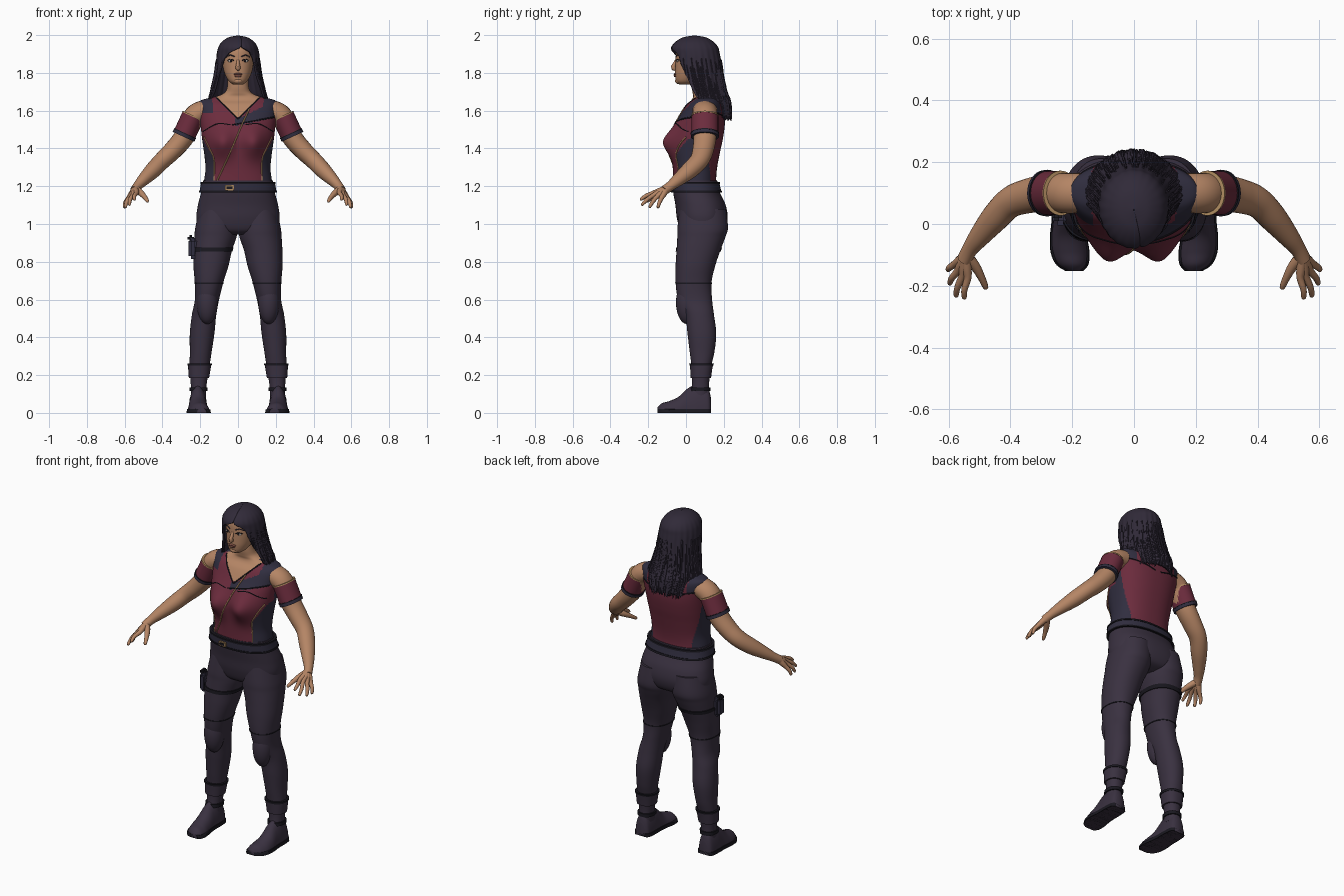
import bpy, bmesh, random
from math import sin, cos, pi, radians, exp, copysign
from mathutils import Vector, Matrix
from mathutils.bvhtree import BVHTree
if "Cube" in bpy.data.objects:
    bpy.data.objects.remove(bpy.data.objects["Cube"])
random.seed(4)

def material(name, *rgb):
    m = bpy.data.materials.new(name)
    m.use_nodes = True
    m.diffuse_color = (*rgb, 1)
    m.node_tree.nodes["Principled BSDF"].inputs["Base Color"].default_value = (*rgb, 1)
    return m

skin = material("skin", .46, .235, .13)
cloth = material("dark trousers", .042, .031, .052)
navy = material("navy panel", .03, .027, .05)
maroon = material("maroon cloth", .15, .025, .047)
hair = material("dark hair", .03, .023, .04)
gold = material("gold trim", .45, .27, .12)
black = material("black trim", .01, .009, .014)
white = material("eye white", .6, .55, .5)
lips = material("lips", .26, .095, .07)

# Helpers: finish a mesh, skin rings, smooth a table, make rings
def finish(name, bm, mats, rule=None):
    bmesh.ops.recalc_face_normals(bm, faces=bm.faces)
    for f in bm.faces:
        f.material_index = rule(*f.calc_center_median()) if rule else 0
    tree = BVHTree.FromBMesh(bm)
    me = bpy.data.meshes.new(name)
    bm.to_mesh(me)
    bm.free()
    for m in mats:
        me.materials.append(m)
    me.shade_smooth()
    me.set_sharp_from_angle(angle=radians(45))
    ob = bpy.data.objects.new(name, me)
    bpy.context.collection.objects.link(ob)
    return ob, tree

def build(name, shells, mats, rule=None, closed=True):
    bm = bmesh.new()
    for rings in shells:
        vs = [[bm.verts.new(p) for p in ring] for ring in rings]
        n = len(vs[0])
        for a, b in zip(vs, vs[1:]):
            for i in range(n if closed else n - 1):
                j = (i + 1) % n
                bm.faces.new((a[i], a[j], b[j], b[i]))
        if closed:
            bm.faces.new(vs[0])
            bm.faces.new(vs[-1])
    return finish(name, bm, mats, rule)

def sample(rows, n=8):
    out = []
    for i in range(len(rows) - 1):
        quad = list(zip(rows[max(i - 1, 0)], rows[i], rows[i + 1], rows[min(i + 2, len(rows) - 1)]))
        for t in (k / n for k in range(n)):
            out.append([b + t/2 * (c - a + t*(2*a - 5*b + 4*c - d + t*(3*(b - c) + d - a))) for a, b, c, d in quad])
    return out + [list(rows[-1])]

def wide(rows):
    return sample([(z, -r, r, front, back) for z, r, front, back in rows])

def oval(z, x0, x1, y0, y1, power=2.3, n=64):
    def bend(v):
        return copysign(abs(v)**(2/power), v) / 2
    turns = [2*pi*i/n for i in range(n)]
    return [Vector(((x0 + x1)/2 + (x1 - x0)*bend(cos(t)), (y0 + y1)/2 + (y1 - y0)*bend(sin(t)), z)) for t in turns]

def band(name, rows, low, high, grow, mat):
    rings = []
    for z in (low, (low + high)/2, high):
        above, below = next((p, q) for p, q in zip(rows, rows[1:]) if p[0] >= z >= q[0])
        t = (above[0] - z) / (above[0] - below[0])
        _, a, b, c, d = (p + (q - p)*t for p, q in zip(above, below))
        rings.append(oval(z, a - grow, b + grow, c - grow, d + grow))
    build(name, [rings], [mat])

def tube(path, n=16, stretch=1):
    pts = [Vector(p[:3]) for p in path]
    steep = abs((pts[-1] - pts[0]).normalized().y) > .85
    rings = []
    for i, p in enumerate(pts):
        t = (pts[min(i + 1, len(pts) - 1)] - pts[max(i - 1, 0)]).normalized()
        u = t.cross(Vector((1, 0, 0) if steep else (0, 1, 0))).normalized()
        v = t.cross(u)
        offsets = [(u*cos(2*pi*k/n) + v*sin(2*pi*k/n)) * path[i][3] for k in range(n)]
        rings.append([p + Vector((o.x, o.y*stretch, o.z)) for o in offsets])
    return rings

def ball(name, loc, size, mat):
    bm = bmesh.new()
    place = Matrix.Translation(loc) @ Matrix.Diagonal((*size, 1))
    bmesh.ops.create_uvsphere(bm, u_segments=24, v_segments=14, radius=1, matrix=place)
    finish(name, bm, [mat])

def box(name, loc, size, mat, bevel):
    bm = bmesh.new()
    bmesh.ops.create_cube(bm, size=1, matrix=Matrix.Translation(loc) @ Matrix.Diagonal((*size, 1)))
    bmesh.ops.bevel(bm, geom=bm.edges[:], offset=bevel, segments=2, affect='EDGES')
    finish(name, bm, [mat])

def trim(name, tree, points, mat, side=-1, r=.004):
    hits = [tree.ray_cast(Vector((x, side, z)), Vector((0, -side, 0)))[0] for x, z in sample(points, 12)]
    build(name, [tube([(*h, r) for h in hits if h], 6)], [mat])

# Torso and neck
torso = wide([(1.19, .185, -.068, .165), (1.24, .178, -.068, .16), (1.3, .172, -.07, .165), (1.38, .18, -.075, .18),
              (1.45, .19, -.078, .195), (1.52, .198, -.06, .205), (1.58, .205, -.03, .205), (1.63, .208, .0, .198),
              (1.655, .195, .028, .18), (1.675, .12, .038, .165), (1.695, .072, .035, .145), (1.73, .056, .03, .13),
              (1.79, .055, .03, .13)])

def shirt(x, y, z):
    a = abs(x)
    if z > 1.682 or (y < .07 and a < .12 and z > 1.555 + a):
        return 0
    if a > .135 and z > 1.585:
        return 2
    if y < .07:
        flap = -.02 < x < .2 and 1.525 + .2*x < z < 1.56 + .45*x
        return 2 if flap or a > .125 + .55*max(0, z - 1.34) else 1
    return 1 if y > .115 + .1*max(0, 1.4 - z) else 2

rings = [oval(*row, n=128) for row in torso]
for p in (p for ring in rings for p in ring if p.y < .04):
    p.y -= .052 * exp(-((abs(p.x) - .085)/.06)**2 - ((p.z - 1.43)/.075)**2)
_, chest = build("torso", [rings], [skin, maroon, navy], shirt)

# Zip, piping and seams on the top
trim("front_zip", chest, [(.06, 1.61), (.01, 1.5), (-.05, 1.36), (-.11, 1.23)], gold)
trim("collar_flap_edge", chest, [(-.03, 1.525), (.08, 1.545), (.19, 1.565)], black)
for s, side in ((1, "left_"), (-1, "right_")):
    trim(side + "neckline", chest, [(0, 1.553), (s*.06, 1.613), (s*.115, 1.668)], black)
    trim(side + "side_piping", chest, [(s*.18, 1.46), (s*.15, 1.4), (s*.127, 1.34), (s*.127, 1.23)], gold)
    trim(side + "chest_seam", chest, [(s*.04, 1.525), (s*.11, 1.53), (s*.185, 1.49)], black, r=.003)
    trim(side + "back_seam", chest, [(s*.02, 1.55), (s*.09, 1.57), (s*.18, 1.59)], black, side=1)

# Hips and belt
hips = wide([(1.23, .184, -.071, .165), (1.17, .194, -.068, .178), (1.1, .212, -.056, .21),
             (1.03, .22, -.048, .22), (.97, .2, -.03, .2), (.945, .12, .0, .15)])
build("hips", [[oval(*r) for r in hips]], [cloth])
band("belt", hips, 1.175, 1.215, .01, navy)
for edge, z in (("lower", 1.172), ("upper", 1.218)):
    band(edge + "_belt_edge", hips, z - .005, z + .005, .013, black)
box("belt_buckle", (-.045, -.085, 1.192), (.05, .012, .03), gold, .004)
box("buckle_inset", (-.045, -.092, 1.192), (.032, .006, .015), black, .002)

# Legs, boots and feet
leg_rows = sample([(1.08, .0, .204, -.035, .212), (.98, .002, .226, -.045, .222), (.93, .008, .231, -.046, .208),
                   (.86, .032, .235, -.05, .182), (.78, .05, .236, -.055, .155), (.69, .078, .229, -.055, .135),
                   (.6, .1, .228, -.042, .138), (.52, .115, .244, -.005, .148), (.42, .125, .255, .008, .16),
                   (.32, .14, .255, .02, .15), (.24, .152, .256, .03, .132), (.15, .166, .25, .032, .122),
                   (.08, .17, .25, .02, .125)])
foot_rows = sample([(.132, .212, .03, .08), (.115, .212, .045, .13), (.06, .212, .05, .15), (.01, .212, .05, .13),
                    (-.04, .212, .055, .085), (-.09, .207, .058, .062), (-.13, .2, .048, .05), (-.152, .193, .024, .028)])
for s, side in ((1, "left_"), (-1, "right_")):
    leg = [(z, *sorted((s*a, s*b)), c, d) for z, a, b, c, d in leg_rows]
    build(side + "leg", [[oval(*r, power=2.15) for r in leg]], [cloth])
    for part, low, high, grow, mat in (("boot_cuff", .185, .26, .008, cloth), ("boot_top", .25, .262, .011, black),
                                       ("boot_strap", .115, .135, .007, black), ("thigh_seam", .683, .689, .002, black)):
        band(side + part, leg, low, high, grow, mat)
    ball(side + "knee_pad", (s*.163, .005, .585), (.056, .058, .115), cloth)
    for part, grow, top, mat in (("boot", 0, 1, cloth), ("sole", .005, .02, black)):
        build(side + part, [[[Vector((s*x + (w + grow)*cos(k*pi/12), y, max(0, min(top, h*sin(k*pi/12)))))
                              for k in range(13)] for y, x, w, h in foot_rows]], [mat])

# Thigh holster
box("holster", (-.238, .03, .87), (.05, .07, .11), navy, .015)
box("holster_grip", (-.25, .03, .925), (.035, .04, .035), black, .01)
band("holster_strap", leg, .855, .875, .004, black)

# Arms, sleeves and hands
arm = sample([(.17, .1, 1.6, .058), (.23, .1, 1.57, .058), (.285, .1, 1.462, .054), (.345, .09, 1.39, .05),
              (.4, .07, 1.337, .046), (.45, .02, 1.285, .043), (.5, -.04, 1.235, .033), (.53, -.08, 1.203, .025),
              (.548, -.115, 1.178, .024)])
fingers = (("index", (.538, -.175, 1.163), (.55, -.243, 1.128)), ("middle", (.555, -.168, 1.155), (.577, -.236, 1.1)),
           ("ring", (.57, -.152, 1.146), (.598, -.195, 1.087)), ("little", (.58, -.13, 1.137), (.603, -.15, 1.085)))
sleeve_top, sleeve_end, wrist = Vector((.238, .1, 1.572)), Vector((.287, .1, 1.465)), Vector((.543, -.103, 1.187))
for s, side in ((1, "left_"), (-1, "right_")):
    def limb(name, path, mat, n=24, stretch=1.0):
        build(side + name, [tube([(s*x, y, z, r) for x, y, z, r in path], n, stretch)], [mat])
    limb("arm", arm, skin, stretch=1.12)
    for part, start, end, r, mat in (("sleeve", 0, .95, .06, maroon), ("sleeve_cuff", .88, 1.03, .063, navy),
                                     ("cuff_piping", .85, .89, .064, black), ("sleeve_piping", -.02, .04, .0615, gold)):
        limb(part, [(*sleeve_top.lerp(sleeve_end, t), r) for t in (start, end)], mat, 32, 1.18)
    for name, knuckle, tip in fingers:
        k, t = Vector(knuckle), Vector(tip)
        mid = k.lerp(t, .55) + Vector((.004, 0, .005))
        limb(name + "_finger", sample([(*wrist, .019), (*wrist.lerp(k, .6), .016), (*k, .0125), (*mid, .0105),
                                       (*k.lerp(t, .92), .008), (*t, .003)], 4), skin, 10)
    limb("thumb", sample([(*wrist, .02), (.515, -.135, 1.165, .017), (.494, -.172, 1.143, .0125),
                          (.48, -.204, 1.122, .009), (.477, -.211, 1.118, .003)], 4), skin, 10)

# Head and face
skull = wide([(1.738, .026, -.036, .03), (1.755, .048, -.052, .06), (1.785, .066, -.057, .1), (1.82, .077, -.057, .13),
              (1.87, .084, -.055, .15), (1.92, .084, -.05, .155), (1.96, .066, -.025, .135), (1.985, .03, .01, .08)])
_, face = build("head", [[oval(*r, power=2.15) for r in skull]], [skin, hair],
                lambda x, y, z: int(z > 1.945 or (y > .045 and z > 1.79)))
build("nose", [tube([(0, -.048, 1.872, .007), (0, -.06, 1.85, .009), (0, -.068, 1.833, .0125),
                     (0, -.064, 1.823, .013), (0, -.055, 1.816, .007)])], [skin])
ball("upper_lip", (0, -.056, 1.793), (.024, .009, .006), lips)
ball("lower_lip", (0, -.056, 1.784), (.02, .009, .007), lips)
ball("chin", (0, -.038, 1.757), (.026, .02, .016), skin)
for s, side in ((1, "left_"), (-1, "right_")):
    y = face.ray_cast(Vector((s*.037, -1, 1.863)), Vector((0, 1, 0)))[0].y
    ball(side + "eye", (s*.037, y + .002, 1.863), (.016, .005, .007), white)
    ball(side + "iris", (s*.037, y - .001, 1.863), (.0065, .004, .0065), black)
    trim(side + "lash", face, [(s*.02, 1.864), (s*.037, 1.872), (s*.055, 1.866)], black, r=.0025)
    trim(side + "eyebrow", face, [(s*.017, 1.886), (s*.04, 1.894), (s*.062, 1.884)], hair, r=.003)

# Long hair: height, centre, half width, half depth, half angle of the face opening
locks = sample([(1.998, .045, .002, .002, .0), (1.988, .045, .05, .06, .0), (1.965, .045, .085, .1, .0),
                (1.935, .046, .104, .124, .06), (1.9, .051, .112, .127, .6), (1.85, .057, .116, .13, .85),
                (1.78, .07, .125, .126, 1.02), (1.7, .086, .142, .127, 1.2), (1.65, .102, .15, .13, 1.4),
                (1.575, .13, .125, .108, 1.95)])

def hair_point(row, phi, grow=0):
    z, y, rx, ry, _ = row
    k = 1 + grow + .012*sin(phi*22) * min(1, (2 - z)*8)
    return Vector((rx*k*sin(phi), y - ry*k*cos(phi), z))

rings = []
for row in locks:
    turn, gap = max(0, row[0] - 1.85)*2, row[4]
    rings.append([hair_point(row, turn + gap + (2*pi - 2*gap)*i/120) for i in range(121)])
cap, _ = build("hair", [rings], [hair], closed=False)
thick = cap.modifiers.new("thickness", 'SOLIDIFY')
thick.thickness, thick.offset = .012, -1

# Loose strands around the ends
strands = []
for i in range(260):
    first = random.randint(len(locks)//2, len(locks) - 4)
    last = min(first + random.randint(8, 18), len(locks) - 1)
    gap = locks[last][4]
    phi = random.uniform(gap, 2*pi - gap)
    path = [(*hair_point(locks[k], phi, .002 + .02*(k - first)/(last - first)), .004) for k in range(first, last + 1, 2)]
    x, y, z, _ = path[-1]
    strands.append(tube(path + [(x*1.03, min(y + .004, .243), z - random.uniform(.01, .03), .0006)], 5))
build("hair_strands", strands, [hair])
